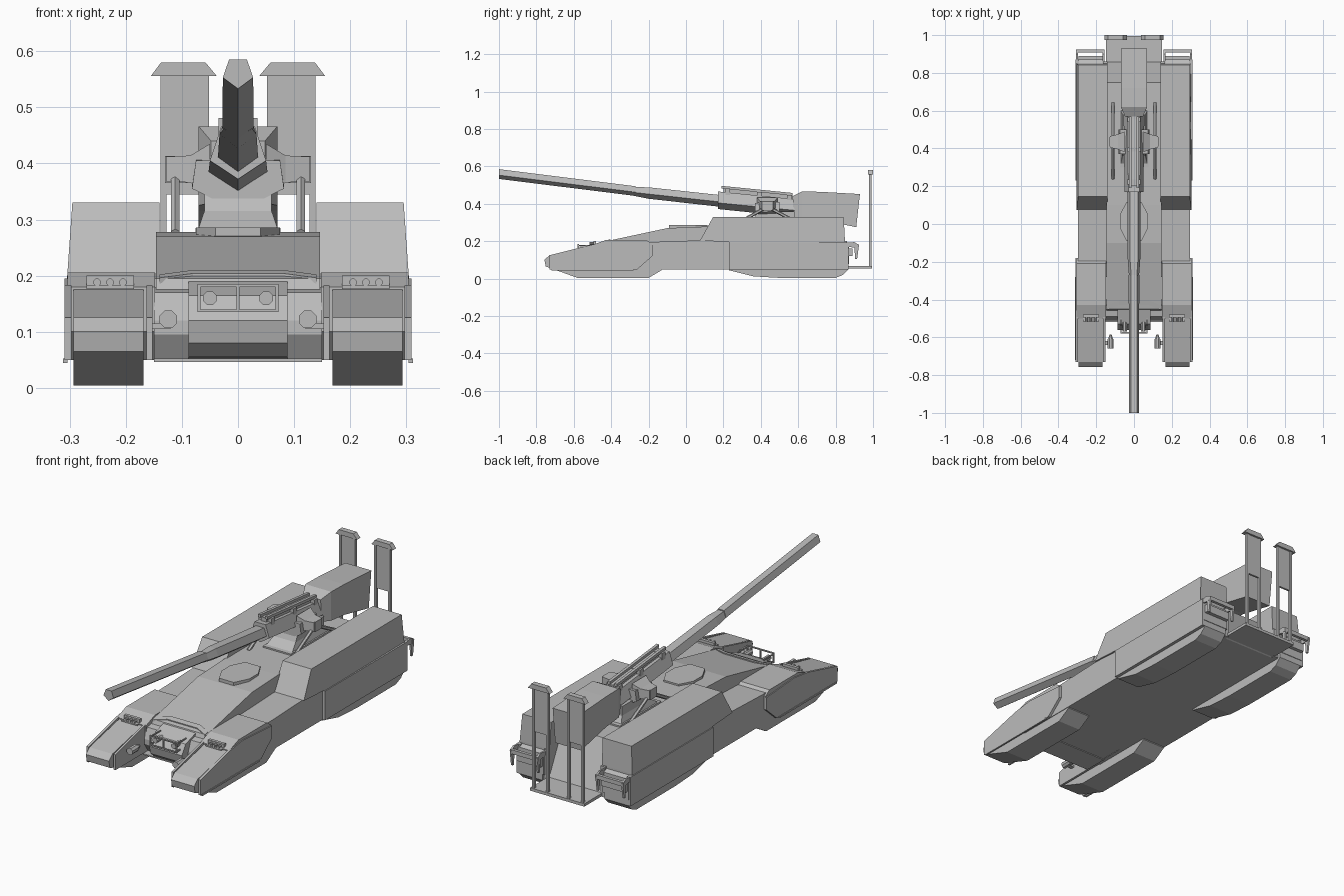
import bpy, bmesh, math
from mathutils import Vector

grey = bpy.data.materials.new("armour grey")
grey.diffuse_color = (0.5, 0.5, 0.5, 1)


def loft(name, rings, mirror=False):
    """Skin a row of equal rings and cap both ends."""
    bm = bmesh.new()
    vs = [[bm.verts.new(p) for p in r] for r in rings]
    n = len(vs[0])
    for a, b in zip(vs, vs[1:]):
        for i in range(n):
            j = (i + 1) % n
            bm.faces.new((a[i], a[j], b[j], b[i]))
    bm.faces.new(vs[0])
    bm.faces.new(vs[-1])
    bmesh.ops.recalc_face_normals(bm, faces=bm.faces)
    me = bpy.data.meshes.new(name)
    bm.to_mesh(me)
    bm.free()
    me.materials.append(grey)
    ob = bpy.data.objects.new(name, me)
    bpy.context.collection.objects.link(ob)
    if mirror:
        ob.modifiers.new("Mirror", 'MIRROR')
    return ob


def side(name, prof, x0, x1, mirror=False):
    """Extrude a (y, z) profile along x."""
    return loft(name, [[(x, y, z) for y, z in prof] for x in (x0, x1)], mirror)


def box(name, x, y, z, mirror=False):
    return side(name, [(y[0], z[0]), (y[1], z[0]), (y[1], z[1]), (y[0], z[1])], x[0], x[1], mirror)


def rod(name, a, b, r, n=6, mirror=False, r2=None):
    a, b = Vector(a), Vector(b)
    q = (b - a).to_track_quat('Z', 'Y')
    rings = []
    for c, rad in ((a, r), (b, r if r2 is None else r2)):
        rings.append([c + q @ Vector((rad * math.cos(math.tau * (i + .5) / n),
                                      rad * math.sin(math.tau * (i + .5) / n), 0)) for i in range(n)])
    return loft(name, rings, mirror)


def vee(name, stations, mirror=False):
    """Flat-topped, V-bottomed gun section; station = (y, top, shoulder, bottom, top half, side half)."""
    return loft(name, [[(-a, y, t), (a, y, t), (b, y, s), (0, y, l), (-b, y, s)]
                       for y, t, s, l, a, b in stations])


# central hull with raised deck, nose and nose flanks
side("hull", [(-.43, .05), (-.46, .10), (-.46, .17), (-.45, .195), (-.1, .27), (.1, .278),
              (.75, .278), (.86, .06), (.84, .05)], -.146, .146)
side("nose", [(-.42, .05), (-.52, .055), (-.55, .08), (-.56, .12), (-.53, .165), (-.43, .197)], -.088, .088)
side("nose_flank", [(-.4, .05), (-.48, .05), (-.51, .095), (-.51, .12), (-.49, .17), (-.43, .18)],
     .088, .15, True)
box("lower_lip", (-.15, .15), (-.52, -.4), (.046, .052))
loft("deck_brow", [[(x, y0, z), (x, y0 + .025, z + .006), (x, y0 + .025, z - .01), (x, y0, z - .01)]
                   for x, y0, z in ((-.14, -.455, .196), (-.08, -.43, .204), (.08, -.43, .204), (.14, -.455, .196))])

# sponson joining front and rear track units
side("middle_sponson", [(-.28, .05), (.25, .05), (.25, .2), (.08, .205), (-.2, .195), (-.28, .15)],
     .14, .296, True)

# front track units with fender and side skirts
side("front_track", [(-.58, .004), (-.2, .004), (-.13, .045), (-.13, .1), (-.3, .17), (-.5, .175),
                     (-.73, .125), (-.757, .1), (-.75, .065)], .168, .293, True)
side("front_fender", [(-.5, .1), (-.5, .18), (-.43, .206), (-.21, .206), (-.18, .185), (-.18, .12), (-.26, .05),
                      (-.45, .05)], .148, .304, True)
skirt = [(-.73, .05), (-.26, .05), (-.18, .12), (-.18, .18), (-.4, .195), (-.5, .182), (-.73, .125)]
side("front_outer_skirt", skirt, .297, .309, True)
side("front_inner_skirt", skirt, .152, .163, True)
box("front_skirt_rim", (.304, .312), (-.72, -.28), (.044, .052), True)

# rear track units
side("rear_track", [(.23, .045), (.36, .012), (.5, .004), (.8, .004), (.84, .02), (.87, .05), (.87, .16),
                    (.23, .16)], .168, .293, True)
box("rear_skirt", (.29, .309), (.23, .87), (.05, .192), True)
box("rear_inner_skirt", (.14, .165), (.23, .86), (.05, .2), True)

# tall rear pods, leaning slightly inward towards the top
pod = [(.23, .05), (.85, .05), (.85, .2), (.843, .33), (.145, .33), (.075, .204), (.23, .195)]
loft("rear_pod", [[(.14, y, z) for y, z in pod],
                  [(.305 - max(0, z - .19) * .07, y, z) for y, z in pod]], True)

# rear mudguards: rail, brackets and hanging flap
box("rear_rail", (.155, .307), (.908, .923), (.165, .185), True)
for x in (.157, .297):
    side("rail_bracket", [(.84, .175), (.84, .19), (.9, .195), (.925, .18), (.915, .105), (.905, .105),
                          (.9, .165)], x, x + .009, True)
box("rear_shelf", (.165, .295), (.85, .89), (.12, .16), True)
side("rear_flap", [(.85, .07), (.872, .08), (.872, .18), (.85, .19)], .16, .3, True)

# turret ring plate
ring = [(.04, -.09), (.075, -.02), (.075, .05), (.04, .115)]
ring += [(-x, y) for x, y in reversed(ring)]
loft("ring_plate", [[(x, y, z) for x, y in ring] for z in (.25, .286)])

# gun mount pedestal
loft("mount_base", [[(-a, f, z), (a, f, z), (a, b, z), (-a, b, z)]
                    for z, a, f, b in ((.27, .076, .3, .62), (.285, .076, .3, .62), (.286, .07, .32, .6),
                                       (.315, .06, .36, .58), (.36, .06, .38, .58))])

# barrel, thin and thick sections, then the sleeve
vee("barrel", [(-1, .585, .553, .533, .016, .027), (-.27, .494, .462, .442, .017, .028)])
box("muzzle_bore", (-.011, .011), (-1.0, -.98), (.552, .577))
vee("barrel_root", [(-.29, .49, .462, .445, .014, .025), (-.2, .488, .452, .427, .02, .033),
                    (.2, .445, .408, .382, .022, .036)])
vee("gun_sleeve", [(.17, .466, .405, .372, .03, .05), (.58, .425, .365, .33, .032, .055)])
side("sleeve_rail", [(.19, .482), (.19, .496), (.57, .458), (.57, .444)], .012, .026, True)
side("rail_spine", [(.2, .455), (.2, .482), (.57, .446), (.57, .41)], -.015, .015)
for y, z in ((.21, .487), (.38, .47), (.54, .453)):
    box("rail_clamp", (-.035, .035), (y, y + .025), (z - .04, z - .006))

# breech housing, tapering towards the sleeve
loft("breech", [[(-a, y, t), (a, y, t), (a, y2, b), (-a, y2, b)]
                for a, y, t, y2, b in ((.048, .57, .44, .575, .33), (.07, .62, .466, .62, .325),
                                       (.07, .72, .464, .72, .315), (.07, .93, .452, .91, .275))])

# trunnion saddle, cross arms and inverted V struts
loft("saddle", [[(-.075, y, t), (.075, y, t), (.082, y, t - .05), (0, y, t - .09), (-.082, y, t - .05)]
                for y, t in ((.37, .405), (.5, .41))])
loft("trunnion_arm", [[(x, .435 - h, .39 - v), (x, .435 + h, .39 - v), (x, .435 + h, .39 + v), (x, .435 - h, .39 + v)]
                      for x, h, v in ((.05, .055, .045), (.085, .04, .024), (.128, .03, .022))], True)
box("arm_cap", (.09, .13), (.41, .46), (.365, .413), True)
for y in (.24, .64):
    rod("mount_strut", (.112, y, .275), (.112, .435, .385), .009, 6, True)

# rear platform and twin masts
box("rear_platform", (-.147, .147), (.8, .995), (.053, .067))
for x in (.052, .127):
    box("mast_post", (x, x + .011), (.978, .993), (.06, .56), True)
box("mast_panel", (.052, .138), (.98, .99), (.345, .56), True)
loft("mast_cap", [[(.038, y, .556), (.155, y, .556), (.137, y, .58), (.058, y, .58)] for y in (.974, 1.0)], True)

# fender lamp clusters
box("lamp_tray", (.185, .27), (-.515, -.47), (.176, .182), True)
box("lamp_back", (.185, .27), (-.495, -.48), (.178, .2), True)
for x in (.205, .228, .251):
    rod("fender_lamp", (x, -.515, .188), (x, -.485, .188), .007, 8, True)

# headlamps on inner skirts
rod("headlamp", (.124, -.66, .122), (.124, -.61, .122), .017, 8, True)
rod("headlamp_bowl", (.124, -.61, .122), (.124, -.585, .122), .015, 8, True, .006)
box("headlamp_arm", (.12, .155), (-.64, -.62), (.105, .115), True)

# nose guard frame with two lamps
for z in (.135, .18):
    box("guard_bar", (-.072, .072), (-.58, -.572), (z, z + .005))
for x in (-.072, -.0025, .067):
    box("guard_post", (x, x + .005), (-.58, -.572), (.135, .185))
for z in (.14, .178):
    box("guard_stay", (.067, .072), (-.575, -.5), (z - .003, z + .003), True)
rod("nose_lamp", (.05, -.57, .16), (.05, -.52, .16), .013, 8, True)
